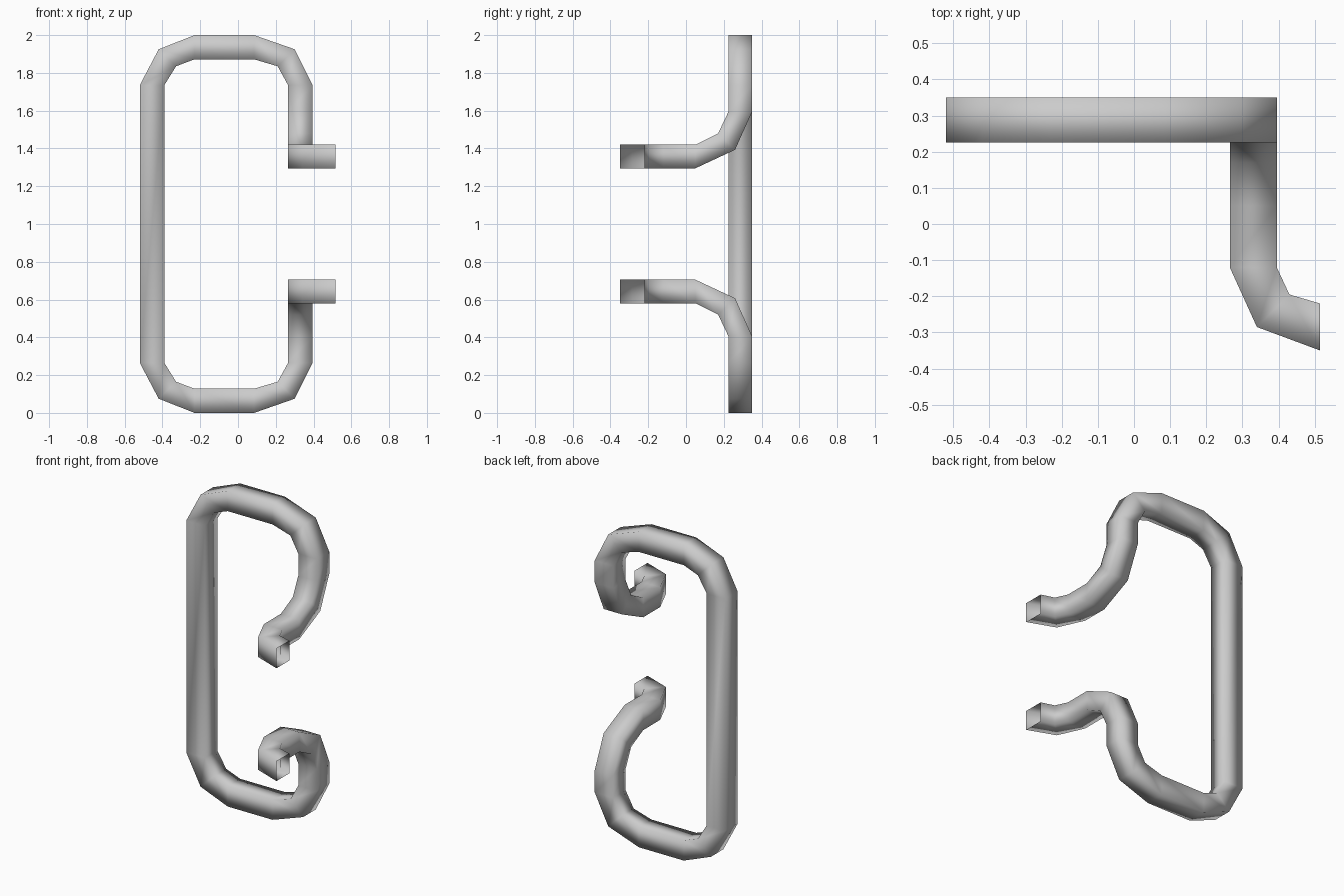
import bpy, bmesh

if "Cube" in bpy.data.objects:
    bpy.data.objects.remove(bpy.data.objects["Cube"])

YB, YF = 0.35, 0.225      # back and front of the upright loop
XO, XI = 0.395, 0.265     # right leg sides
ZT, ZB = 1.42, 1.295      # top and bottom of the upper prong


def loop_ring(outer, inner):
    """Square section in the upright loop, from (x, z) pairs."""
    return [(outer[0], YB, outer[1]), (outer[0], YF, outer[1]),
            (inner[0], YF, inner[1]), (inner[0], YB, inner[1])]


def drop_ring(back, front):
    """Section where the right leg curves forward, from (y, z) pairs."""
    return [(XO, *back), (XO, *front), (XI, *front), (XI, *back)]


def prong_ring(a, b):
    """Section of the forward prong, from (x, y) pairs."""
    return [(*a, ZB), (*a, ZT), (*b, ZT), (*b, ZB)]


# Upper half of the path, from the left upright to the prong tip
upper = [
    loop_ring((-0.52, 1.735), (-0.39, 1.735)),
    loop_ring((-0.42, 1.925), (-0.328, 1.835)),
    loop_ring((-0.23, 2.0), (-0.23, 1.872)),
    loop_ring((0.085, 2.0), (0.085, 1.872)),
    loop_ring((0.30, 1.925), (0.21, 1.835)),
    loop_ring((XO, 1.735), (XI, 1.735)),
    drop_ring((YB, 1.595), (YF, 1.595)),
    drop_ring((0.26, 1.393), (0.17, 1.48)),
    drop_ring((0.05, ZB), (0.05, ZT)),
    prong_ring((XO, -0.12), (XI, -0.12)),
    prong_ring((0.43, -0.195), (0.34, -0.285)),
    prong_ring((0.515, -0.22), (0.515, -0.35)),
]
# Lower half mirrored about z = 1
lower = [[(x, y, 2 - z) for x, y, z in ring] for ring in reversed(upper)]

# Bent square tube with open ends
bm = bmesh.new()
rings = [[bm.verts.new(p) for p in ring] for ring in lower + upper]
for r, s in zip(rings, rings[1:]):
    for i in range(4):
        j = (i + 1) % 4
        bm.faces.new((r[i], r[j], s[j], s[i])).smooth = True
bmesh.ops.recalc_face_normals(bm, faces=bm.faces)
mesh = bpy.data.meshes.new("bent_tube")
bm.to_mesh(mesh)
bm.free()
bpy.context.collection.objects.link(bpy.data.objects.new("bent_tube", mesh))
